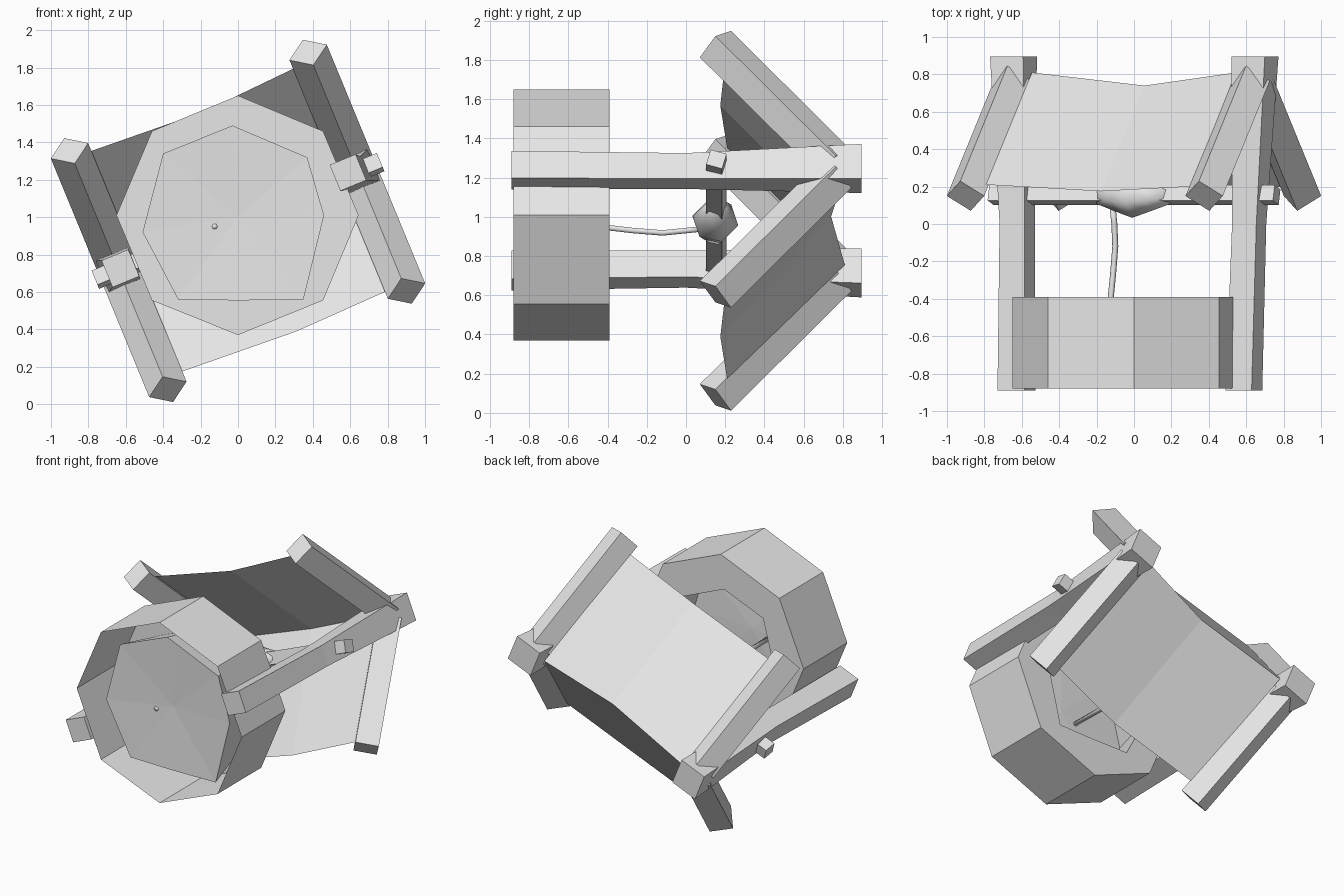
import bpy, bmesh, math
from mathutils import Matrix, Vector

cube = bpy.data.objects.get("Cube")
if cube:
    bpy.data.objects.remove(cube, do_unlink=True)

# One plain grey for the whole well
grey = bpy.data.materials.new("plain grey")
grey.use_nodes = True
grey.diffuse_color = (0.8, 0.8, 0.8, 1)
grey.node_tree.nodes["Principled BSDF"].inputs["Base Color"].default_value = (0.8, 0.8, 0.8, 1)

# The well lies on its side: local (across, along slope, well height) -> world
TILT = math.radians(22.4)
C, S = math.cos(TILT), math.sin(TILT)
LAID = Matrix(((C, S, 0, 0), (0, 0, 1, 0), (S, -C, 0, 0.98), (0, 0, 0, 1)))


def loft(name, rings, closed=True, caps=True, matrix=LAID, smooth=False, tip=None):
    """Join successive rings of points; optional flat caps or a fan on the last ring."""
    bm = bmesh.new()
    loops = [[bm.verts.new(matrix @ Vector(p)) for p in ring] for ring in rings]
    n = len(loops[0])
    for a, b in zip(loops, loops[1:]):
        for i in range(n if closed else n - 1):
            j = (i + 1) % n
            bm.faces.new((a[i], a[j], b[j], b[i]))
    if caps:
        bm.faces.new(loops[0])
        bm.faces.new(loops[-1])
    if tip:
        centre = bm.verts.new(matrix @ Vector(tip))
        for i in range(n):
            bm.faces.new((loops[-1][i], loops[-1][(i + 1) % n], centre))
    bmesh.ops.recalc_face_normals(bm, faces=bm.faces)
    for f in bm.faces:
        f.smooth = smooth
    mesh = bpy.data.meshes.new(name)
    bm.to_mesh(mesh)
    bm.free()
    mesh.materials.append(grey)
    obj = bpy.data.objects.new(name, mesh)
    bpy.context.collection.objects.link(obj)
    return obj


def ring(centre, e1, e2, radius, sides, turn=0.0):
    """Regular polygon around centre in the plane of e1 and e2."""
    centre, e1, e2 = Vector(centre), Vector(e1), Vector(e2)
    angles = [turn + 2 * math.pi * i / sides for i in range(sides)]
    return [centre + radius * (math.cos(a) * e1 + math.sin(a) * e2) for a in angles]


X, Y, Z = (1, 0, 0), (0, 1, 0), (0, 0, 1)
DIAG = math.sqrt(0.5)

# Stone wall: outer shell, rim, tapering inner shaft and shaft floor; open base
outer = [(0, 1.65), (.455, 1.46), (.645, 1.01), (.455, .555),
         (0, .37), (-.46, .555), (-.65, 1.01), (-.46, 1.46)]
inner = [(-.03, 1.49), (.37, 1.32), (.46, 1.01), (.35, .56),
         (0, .555), (-.32, .56), (-.51, .92), (-.40, 1.34)]


def at(points, depth, scale=1.0):
    return [(x * scale, depth, 1.01 + (z - 1.01) * scale) for x, z in points]


loft("stone_wall", [at(outer, -.88), at(outer, -.39), at(inner, -.39, .83), at(inner, -.75)],
     caps=False, matrix=Matrix.Identity(4), tip=(0, -.73, 1.0))

# Posts, slightly bent and thicker at the top
posts = {"left_post": [(.642, -.015, -.89, .15), (.666, 0, .0, .14), (.70, 0, .895, .192)],
         "right_post": [(-.678, -.005, -.89, .155), (-.671, -.01, .0, .145), (-.697, 0, .895, .192)]}
for name, path in posts.items():
    loft(name, [ring((x, y, z), X, Y, w * DIAG, 4, math.pi / 4) for x, y, z, w in path])

# Rafters: square beams turned on edge, a pair on each post
slope = Vector((0, .675, -.62)).normalized()
for side, sx in (("left", 1), ("right", -1)):
    for end, sy in (("lower", 1), ("upper", -1)):
        out = Vector((0, -slope.z * sy, slope.y))
        ends = [(.69 * sx, .03 * sy, .765), (.69 * sx, .69 * sy, .15)]
        loft(f"{side}_{end}_rafter", [ring(p, X, out, .108, 4) for p in ends])

# Sagging roof sheet
loft("roof", [[(u, -v1, e), (u, 0, r), (u, v2, e)] for u, v1, v2, e, r in
              ((-.59, .645, .63, .21, .81), (.06, .61, .665, .175, .74), (.59, .64, .65, .20, .81))],
     closed=False, caps=False)

# Axle through both posts
loft("axle", [ring((u, 0, .155), Y, Z, .06, 4, .5) for u in (-.825, .825)])

# Wound rope bulging round the axle
loft("rope_coil", [ring((u, 0, .15), Y, Z, r, 6, .3) for u, r in
                   ((-.21, .045), (-.10, .085), (0, .12), (.10, .085), (.21, .045))], smooth=True)

# Hanging rope
rope_path = [(-.115, .10, .94), (-.105, 0, .93), (-.10, -.12, .918),
             (-.112, -.27, .93), (-.125, -.40, .945), (-.125, -.74, .95)]
loft("rope", [ring((x, y, z), X, Z, .016, 6) for x, y, z in rope_path],
     matrix=Matrix.Identity(4), smooth=True)
